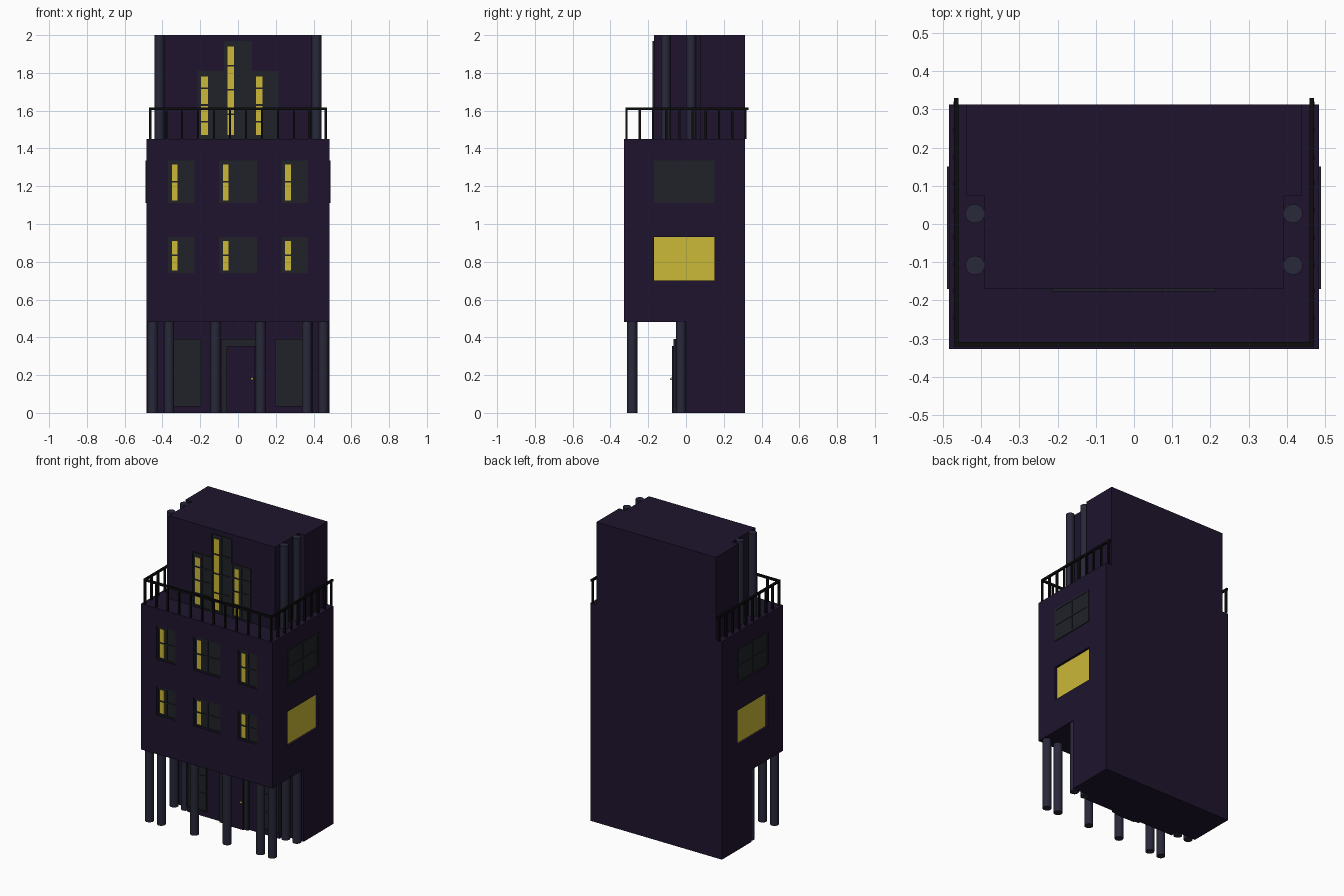
import bpy, bmesh
from mathutils import Matrix

if "Cube" in bpy.data.objects:
    bpy.data.objects.remove(bpy.data.objects["Cube"])


def material(name, r, g, b):
    m = bpy.data.materials.new(name)
    m.diffuse_color = (r, g, b, 1)
    m.use_nodes = True
    m.node_tree.nodes["Principled BSDF"].inputs["Base Color"].default_value = m.diffuse_color
    return m


WALL = material("wall_plum", 0.013, 0.007, 0.026)
COLUMN = material("column_slate", 0.021, 0.021, 0.042)
GLASS = material("dark_glass", 0.014, 0.016, 0.021)
LIGHT = material("lit_pane", 0.60, 0.48, 0.04)
IRON = material("black_iron", 0.004, 0.004, 0.004)


def boxes(name, spans, mat=None):
    """One object from boxes given as (x0, x1, y0, y1, z0, z1)."""
    bm = bmesh.new()
    for x0, x1, y0, y1, z0, z1 in spans:
        m = (Matrix.Translation(((x0 + x1) / 2, (y0 + y1) / 2, (z0 + z1) / 2))
             @ Matrix.Diagonal((x1 - x0, y1 - y0, z1 - z0, 1)))
        bmesh.ops.create_cube(bm, size=1, matrix=m)
    me = bpy.data.meshes.new(name)
    bm.to_mesh(me)
    bm.free()
    ob = bpy.data.objects.new(name, me)
    bpy.context.collection.objects.link(ob)
    if mat:
        me.materials.append(mat)
    return ob


def prism(name, outline, z0, z1):
    """Extrude a plan outline upward."""
    bm = bmesh.new()
    face = bm.faces.new([bm.verts.new((x, y, z0)) for x, y in outline])
    top = bmesh.ops.extrude_face_region(bm, geom=[face])["geom"]
    verts = [v for v in top if isinstance(v, bmesh.types.BMVert)]
    bmesh.ops.translate(bm, verts=verts, vec=(0, 0, z1 - z0))
    bmesh.ops.recalc_face_normals(bm, faces=bm.faces)
    me = bpy.data.meshes.new(name)
    bm.to_mesh(me)
    bm.free()
    me.materials.append(WALL)
    ob = bpy.data.objects.new(name, me)
    bpy.context.collection.objects.link(ob)
    return ob


def notched(front, inner, step, outer, back):
    """Plan with both front corners cut away."""
    half = [(inner, front), (inner, step), (outer, step), (outer, back)]
    return half + [(-x, y) for x, y in reversed(half)]


def column(name, x, y, z0, z1, r=0.027):
    bpy.ops.mesh.primitive_cylinder_add(vertices=32, radius=r, depth=z1 - z0,
                                        location=(x, y, (z0 + z1) / 2))
    ob = bpy.context.object
    ob.name = name
    ob.data.materials.append(COLUMN)
    bpy.ops.object.shade_smooth_by_angle()


def grid_bars(a0, a1, z0, z1, t, cols, rows):
    """Border and glazing bars as (a0, a1, z0, z1) rectangles."""
    bars = []
    for i in range(cols + 1):
        c = a0 + t / 2 + (a1 - a0 - t) * i / cols
        bars.append((c - t / 2, c + t / 2, z0, z1))
    for i in range(rows + 1):
        c = z0 + t / 2 + (z1 - z0 - t) * i / rows
        bars.append((a0, a1, c - t / 2, c + t / 2))
    return bars


def front_window(name, x0, x1, z0, z1, y, cols=2, rows=2):
    boxes(name + "_glass", [(x0, x1, y, y + 0.008, z0, z1)], GLASS)
    boxes(name + "_bars", [(a, b, y - 0.005, y + 0.003, c, d)
                           for a, b, c, d in grid_bars(x0, x1, z0, z1, 0.008, cols, rows)], GLASS)


# Building masses
boxes_y0, boxes_y1 = -0.327, 0.313
prism("ground_floor", notched(-0.05, 0.34, 0.0, 0.484, boxes_y1), 0, 0.48)
middle = boxes("middle_floors", [(-0.484, 0.484, boxes_y0, boxes_y1, 0.48, 1.45)], WALL)
prism("top_floor", notched(-0.17, 0.392, 0.075, 0.44, boxes_y1), 1.45, 2.0)

# Window recesses in the middle floors
fronts = [(x0, x1, z0, z1) for z0, z1 in ((0.74, 0.93), (1.11, 1.335))
          for x0, x1 in ((-0.37, -0.23), (-0.10, 0.10), (0.23, 0.37))]
cuts = [(x0, x1, -0.40, -0.309, z0, z1) for x0, x1, z0, z1 in fronts]
for s in (-1, 1):
    a, b = sorted((s * 0.464, s * 0.55))
    cuts.append((a, b, -0.17, 0.15, 0.70, 0.93))
cutter = boxes("recess_cutter", cuts)
cutter.hide_render = True
mod = middle.modifiers.new("recesses", "BOOLEAN")
mod.object = cutter
mod.solver = "EXACT"
bpy.context.view_layer.objects.active = middle
bpy.ops.object.modifier_apply(modifier=mod.name)
bpy.data.objects.remove(cutter)

# Front windows of the middle floors, with a thin lit sill
for i, (x0, x1, z0, z1) in enumerate(fronts):
    front_window(f"front_window_{i}", x0, x1, z0, z1, -0.317)
    boxes(f"front_lit_strip_{i}", [(x0 + 0.02, x0 + 0.05, -0.3185, -0.312, z0 + 0.015, z1 - 0.02)], LIGHT)

# Side windows: lit pane below, barred glass above
for s, side in ((-1, "left"), (1, "right")):
    def span(d0, d1):
        return sorted((s * d0, s * d1))
    a, b = span(0.463, 0.468)
    boxes(side + "_lit_pane", [(a, b, -0.17, 0.15, 0.70, 0.93)], LIGHT)
    a, b = span(0.48, 0.486)
    boxes(side + "_upper_glass", [(a, b, -0.17, 0.15, 1.11, 1.335)], GLASS)
    a, b = span(0.484, 0.489)
    boxes(side + "_upper_bars", [(a, b, p, q, c, d) for p, q, c, d in
                                 grid_bars(-0.17, 0.15, 1.11, 1.335, 0.012, 2, 2)], GLASS)

# Tall stepped window of the top floor
for name, x0, x1, z1 in (("left", -0.215, -0.075, 1.81), ("centre", -0.075, 0.075, 1.97),
                         ("right", 0.075, 0.215, 1.81)):
    front_window(f"top_window_{name}", x0, x1, 1.45, z1, -0.172, 2, 4)
    boxes(f"top_lit_strip_{name}", [(x0 + 0.02, x0 + 0.055, -0.1735, -0.17, 1.47, z1 - 0.03)], LIGHT)

# Shop windows and door on the ground floor
for s, side in ((-1, "left"), (1, "right")):
    x0, x1 = sorted((s * 0.195, s * 0.34))
    front_window(f"ground_window_{side}", x0, x1, 0.035, 0.39, -0.053, 2, 3)
boxes("door_frame", [(-0.09, -0.06, -0.065, -0.05, 0, 0.39), (0.09, 0.12, -0.065, -0.05, 0, 0.39),
                     (-0.09, 0.12, -0.065, -0.05, 0.355, 0.39)], GLASS)
boxes("door", [(-0.06, 0.09, -0.074, -0.05, 0, 0.355)], WALL)
bpy.ops.mesh.primitive_uv_sphere_add(segments=16, ring_count=8, radius=0.007, location=(0.075, -0.077, 0.18))
bpy.context.object.name = "door_knob"
bpy.context.object.data.materials.append(LIGHT)
bpy.ops.object.shade_smooth()

# Columns
for s in (-1, 1):
    for x in (0.12, 0.365, 0.452):
        column("porch_column", s * x, -0.285, 0, 0.48)
    for x in (0.37, 0.452):
        column("corner_column", s * x, -0.026, 0, 0.48)
    for y in (-0.108, 0.027):
        column("top_column", s * 0.416, y, 1.45, 2.0, 0.025)

# Balcony railing
h, rx, ry = 0.006, 0.465, -0.315
bars = [(-rx - h, rx + h, ry - h, ry + h, 1.603, 1.617)]
posts = [(-rx + 2 * rx * i / 11, ry) for i in range(12)]
for s in (-1, 1):
    bars.append((s * rx - h, s * rx + h, ry - h, 0.33, 1.603, 1.617))
    posts += [(s * (rx + 0.001), ry + 0.07 * i) for i in range(1, 10)]
bars += [(x - h, x + h, y - h, y + h, 1.45, 1.605) for x, y in posts]
boxes("balcony_railing", bars, IRON)
